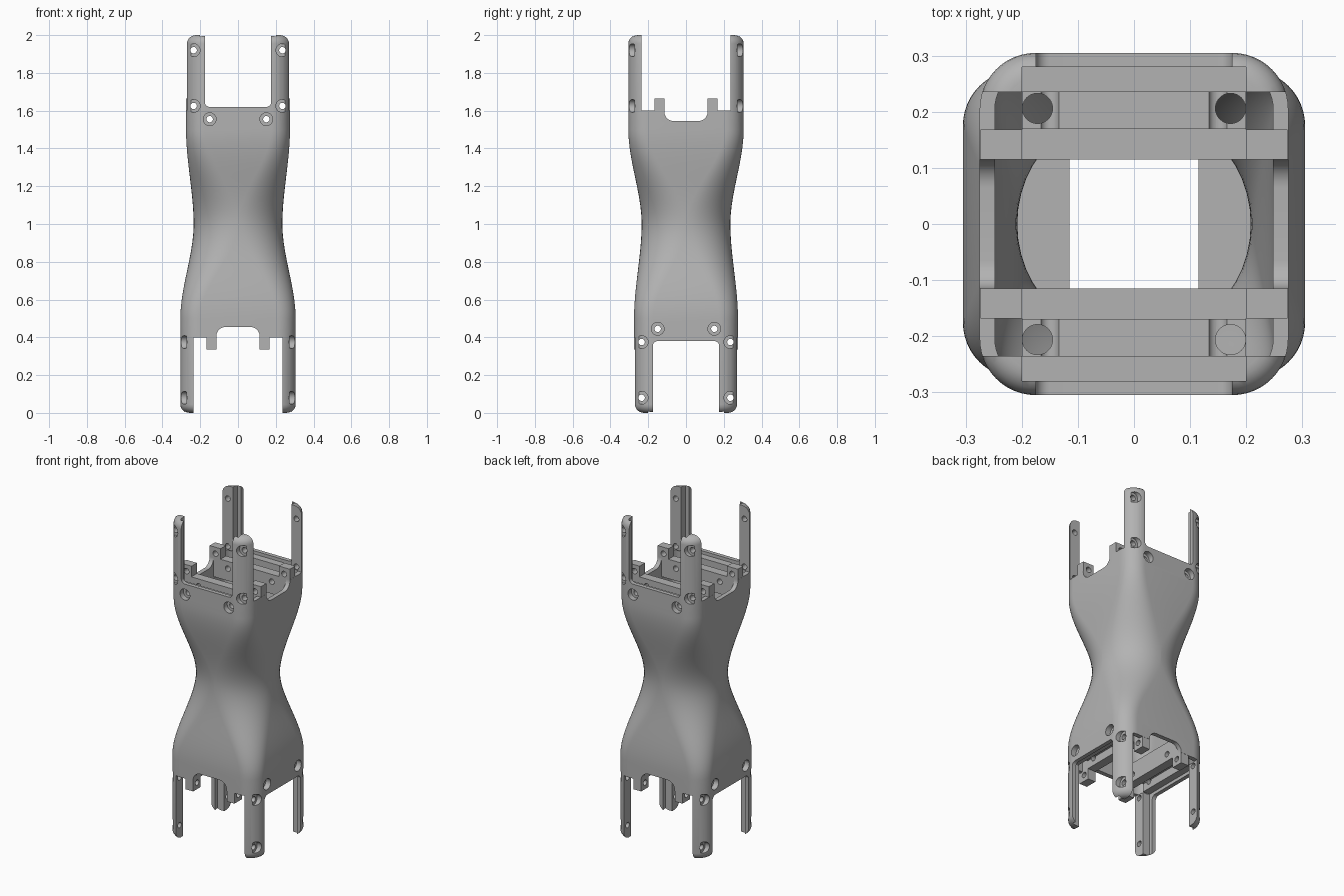
import bpy, bmesh
from math import sin, cos, pi, sqrt
from mathutils import Matrix

default = bpy.data.objects.get("Cube")
if default:
    bpy.data.objects.remove(default)

grey = bpy.data.materials.new("plain_grey")
grey.use_nodes = True
grey.diffuse_color = (0.45, 0.45, 0.45, 1)
grey.node_tree.nodes["Principled BSDF"].inputs["Base Color"].default_value = grey.diffuse_color

# The lower end is the upper end turned over: x and y swap, z flips about 1
TOP = Matrix.Identity(4)
BOTTOM = Matrix(((0, 1, 0, 0), (1, 0, 0, 0), (0, 0, -1, 2), (0, 0, 0, 1)))


def make(name, bm, matrix=TOP):
    bm.transform(matrix)
    bmesh.ops.recalc_face_normals(bm, faces=bm.faces)
    mesh = bpy.data.meshes.new(name)
    bm.to_mesh(mesh)
    bm.free()
    mesh.materials.append(grey)
    ob = bpy.data.objects.new(name, mesh)
    bpy.context.collection.objects.link(ob)
    return ob


def loft(bm, rings):
    """Skin closed rings of equal length and cap both ends."""
    rows = [[bm.verts.new(p) for p in ring] for ring in rings]
    n = len(rows[0])
    for a, b in zip(rows, rows[1:]):
        for i in range(n):
            j = (i + 1) % n
            bm.faces.new((a[i], a[j], b[j], b[i]))
    bm.faces.new(rows[0][::-1])
    bm.faces.new(rows[-1])


def prism_x(bm, profile, x0, x1):
    loft(bm, [[(x, y, z) for y, z in profile] for x in (x0, x1)])


def prism_y(bm, profile, y0, y1):
    loft(bm, [[(x, y, z) for x, z in profile] for y in (y0, y1)])


def slot(half, z0, z1, r, steps=8):
    """Slot outline with rounded lower corners."""
    arc = [(half - r + r * sin(a), z0 + r - r * cos(a))
           for a in (pi / 2 * i / steps for i in range(steps + 1))]
    right = arc + [(half, z1)]
    return right + [(-u, v) for u, v in reversed(right)]


def rect(u0, u1, v0, v1):
    return [(u0, v0), (u1, v0), (u1, v1), (u0, v1)]


def circle(r, n=24):
    return [(r * cos(2 * pi * i / n), r * sin(2 * pi * i / n)) for i in range(n)]


def section(z, inset=0.0, steps=12):
    """Rounded rectangle that becomes a circle at the waist."""
    t = min(abs(z - 1) / 0.5, 1)
    t = t * t * (3 - 2 * t)
    narrow, wide = 0.235 + 0.04 * t, 0.235 + 0.07 * t
    hx, hy = (narrow, wide) if z > 1 else (wide, narrow)
    r = 0.234 + (0.1 - 0.234) * t - inset
    cx, cy = hx - inset - r, hy - inset - r
    pts = []
    for k, (sx, sy) in enumerate(((1, 1), (-1, 1), (-1, -1), (1, -1))):
        for i in range(steps + 1):
            a = pi / 2 * (k + i / steps)
            pts.append((sx * cx + r * cos(a), sy * cy + r * sin(a), z))
    return pts


def cut(ob, cutter):
    mod = ob.modifiers.new("cut", "BOOLEAN")
    mod.operation, mod.solver, mod.object = "DIFFERENCE", "EXACT", cutter
    deps = bpy.context.evaluated_depsgraph_get()
    mesh = bpy.data.meshes.new_from_object(ob.evaluated_get(deps))
    ob.modifiers.clear()
    ob.data = mesh


def smooth(ob):
    bpy.ops.object.select_all(action="DESELECT")
    ob.select_set(True)
    bpy.context.view_layer.objects.active = ob
    bpy.ops.object.shade_smooth_by_angle(angle=0.6)


# Outer body with rounded prong tips
tip, steps = 0.045, 6
ends = [(tip * (1 - cos(pi / 2 * i / steps)), tip * (1 - sin(pi / 2 * i / steps)))
        for i in range(steps)]
levels = [(z, inset) for z, inset in ends]
levels += [(tip, 0)] + [(0.5 + i / 40, 0) for i in range(41)] + [(2 - tip, 0)]
levels += [(2 - z, inset) for z, inset in reversed(ends)]
bm = bmesh.new()
loft(bm, [section(z, inset) for z, inset in levels])
body = make("body_shell", bm)

# Hollow interior following the outer shape
bm = bmesh.new()
hollow = [0.397] + [0.5 + i / 40 for i in range(41)] + [1.603]
loft(bm, [section(z, 0.027) for z in hollow])
cutters = [make("cavity_cutter", bm)]
cut(body, cutters[0])

for end, m in (("upper", TOP), ("lower", BOTTOM)):
    # Openings that leave four prongs and a notch in each side wall
    shapes = [
        (prism_x, rect(-0.235, 0.235, 1.6, 2.1), 0.5),
        (prism_y, slot(0.175, 1.62, 2.1, 0.025), 0.5),
        (prism_y, rect(-0.2, 0.2, 1.6, 2.1), 0.28),
        (prism_x, slot(0.115, 1.545, 1.7, 0.05), 0.5),
    ]
    for fn, profile, half in shapes:
        bm = bmesh.new()
        fn(bm, profile, -half, half)
        c = make("opening_cutter", bm, m)
        cutters.append(c)
        cut(body, c)

    # Counterbored screw holes on both faces
    bm = bmesh.new()
    for side in (-1, 1):
        for sx in (-1, 1):
            for x, z in ((0.235, 1.92), (0.235, 1.625), (0.15, 1.555)):
                loft(bm, [[(sx * x + u, side * y, z + v) for u, v in circle(r)]
                          for y, r in ((0.1, 0.017), (0.272, 0.017),
                                       (0.272, 0.034), (0.35, 0.034))])
    screws = make("screw_cutter", bm, m)
    cutters.append(screws)
    cut(body, screws)

    # Grooved cross bars
    bm = bmesh.new()
    groove = [(0.115, 1.48), (0.285, 1.48), (0.285, 1.6), (0.235, 1.6),
              (0.235, 1.55), (0.17, 1.55), (0.17, 1.6), (0.115, 1.6)]
    for s in (-1, 1):
        prism_x(bm, [(s * y, z) for y, z in groove], -0.2, 0.2)
    bars = make(end + "_cross_bars", bm, m)

    # Vertical holes through the grooves
    bm = bmesh.new()
    for sx in (-1, 1):
        for sy in (-1, 1):
            loft(bm, [[(sx * 0.172 + u, sy * 0.206 + v, z) for u, v in circle(0.027)]
                      for z in (1.4, 1.7)])
    holes = make("bar_hole_cutter", bm, m)
    cutters.append(holes)
    cut(bars, holes)
    cut(bars, screws)

    # Upright tabs at the bar ends
    bm = bmesh.new()
    for s in (-1, 1):
        for t in (-1, 1):
            prism_x(bm, [(t * y, z) for y, z in rect(0.115, 0.168, 1.48, 1.665)],
                    s * 0.2, s * 0.274)
    tabs = make(end + "_tabs", bm, m)
    cut(tabs, screws)
    smooth(bars)
    smooth(tabs)

smooth(body)
for c in cutters:
    bpy.data.objects.remove(c)
